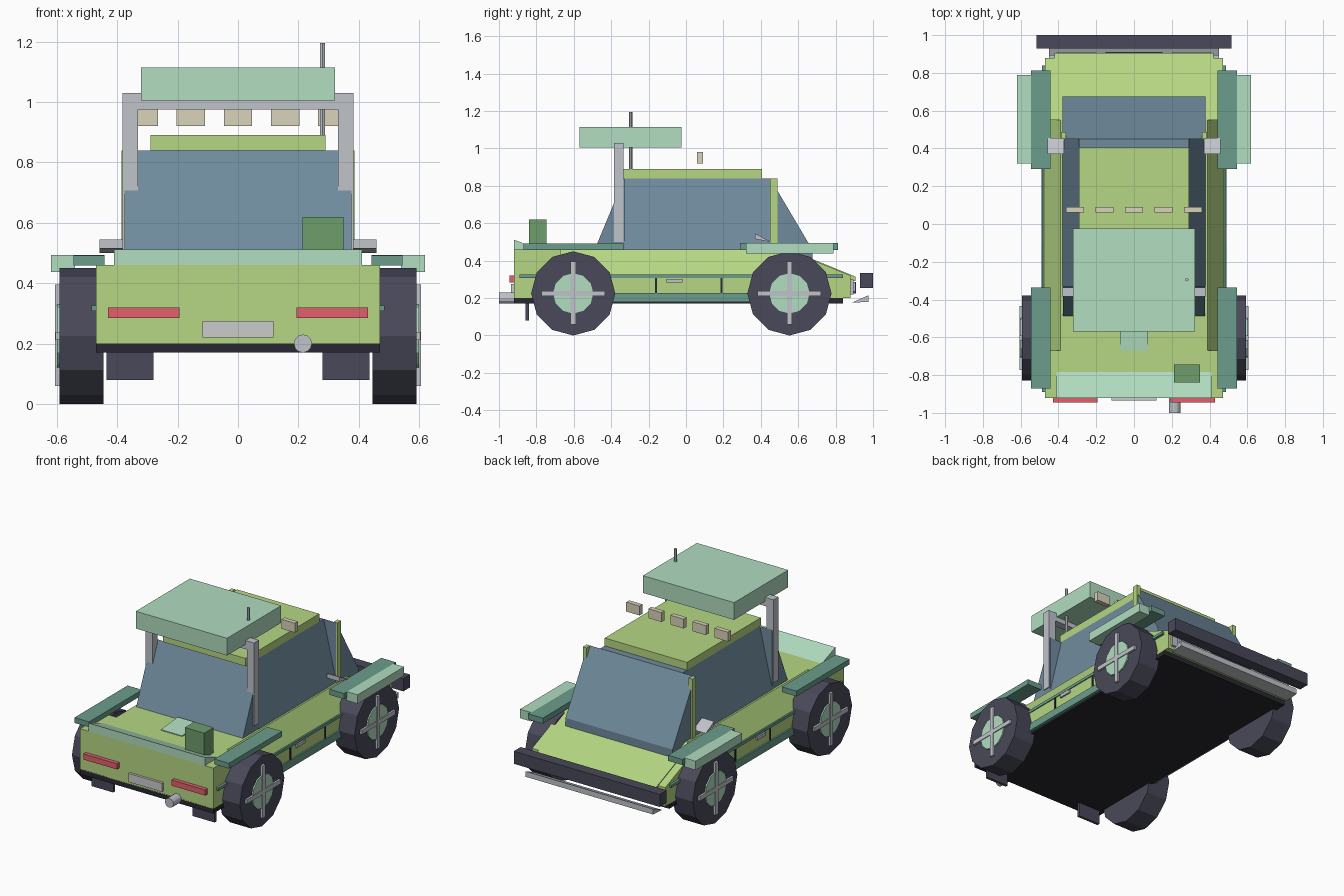
import bpy, bmesh, math
from mathutils import Matrix, Vector

if "Cube" in bpy.data.objects:
    bpy.data.objects.remove(bpy.data.objects["Cube"])

PALETTE = {"lime": "B4D682", "mint": "AFDCBE", "teal": "6B9C8C", "glass": "6F8A9C",
           "dark": "4A4A5A", "black": "2C2C34", "red": "E0606C", "cream": "D8D2BA",
           "green": "6E9C6C", "grey": "BEC2C8", "plate": "D2D2CE"}
mats = {}


def material(key):
    if key not in mats:
        h = PALETTE[key]
        rgb = [(int(h[i:i + 2], 16) / 255) ** 2.2 for i in (0, 2, 4)]
        mats[key] = bpy.data.materials.new(key)
        mats[key].diffuse_color = (*rgb, 1)
    return mats[key]


def finish(name, bm, color):
    bmesh.ops.recalc_face_normals(bm, faces=bm.faces)
    me = bpy.data.meshes.new(name)
    bm.to_mesh(me)
    bm.free()
    ob = bpy.data.objects.new(name, me)
    bpy.context.collection.objects.link(ob)
    me.materials.append(material(color))
    return ob


def box(name, x, y, z, color):
    bm = bmesh.new()
    bmesh.ops.create_cube(bm, size=1)
    for v in bm.verts:
        v.co = Vector([(a[0] + a[1]) / 2 + c * (a[1] - a[0]) for a, c in zip((x, y, z), v.co)])
    return finish(name, bm, color)


def prism(name, pts, span, color, axis="x"):
    """Extrude a profile: (y, z) points along x, or (x, z) points along y."""
    bm = bmesh.new()
    place = (lambda p, s: (s, p[0], p[1])) if axis == "x" else (lambda p, s: (p[0], s, p[1]))
    a, b = [[bm.verts.new(place(p, s)) for p in pts] for s in span]
    bm.faces.new(a)
    bm.faces.new(b[::-1])
    n = len(pts)
    for i in range(n):
        bm.faces.new((a[i], a[(i + 1) % n], b[(i + 1) % n], b[i]))
    return finish(name, bm, color)


def cylinder(name, center, r, depth, sides, axis, color):
    bm = bmesh.new()
    bmesh.ops.create_cone(bm, cap_ends=True, segments=sides, radius1=r, radius2=r, depth=depth)
    rot = {"x": Matrix.Rotation(math.pi / 2, 4, "Y"), "y": Matrix.Rotation(math.pi / 2, 4, "X"),
           "z": Matrix.Identity(4)}[axis]
    bmesh.ops.transform(bm, matrix=Matrix.Translation(center) @ rot, verts=bm.verts)
    return finish(name, bm, color)


def pair(s, a, b):
    return tuple(sorted((s * a, s * b)))


# Body: boxy tail, slanted-side middle, sloping nose
box("body_tail", (-.47, .47), (-.92, -.67), (.2, .46), "lime")
prism("body_middle", [(-.48, .2), (.48, .2), (.48, .32), (.39, .46), (-.39, .46), (-.48, .32)],
      (-.67, .55), "lime", "y")
prism("body_nose", [(.55, .2), (.88, .2), (.88, .32), (.55, .455)], (-.47, .47), "lime")
prism("hood", [(.55, .43), (.905, .29), (.905, .315), (.55, .46)], (-.42, .42), "lime")
box("chassis", (-.47, .47), (-.92, .84), (.17, .205), "black")

# Cab: tapered centre with full-width window wedges
prism("cab", [(-.38, .455), (.38, .455), (.29, .84), (-.29, .84)], (-.33, .45), "glass", "y")
prism("windshield", [(.45, .40), (.675, .40), (.675, .46), (.45, .84)], (-.378, .378), "glass")
prism("rear_window", [(-.33, .455), (-.49, .455), (-.33, .84)], (-.376, .376), "glass")
box("roof", (-.29, .29), (-.34, .405), (.84, .89), "lime")

# Rear deck details
prism("deck_lip", [(-.92, .455), (-.77, .455), (-.92, .512)], (-.41, .41), "mint")
prism("deck_scoop", [(-.67, .455), (-.5, .455), (-.5, .48), (-.67, .465)], (-.075, .075), "mint")
box("fuel_can", (.213, .35), (-.84, -.745), (.455, .62), "green")
box("rear_plate", (-.118, .118), (-.935, -.92), (.22, .275), "plate")
cylinder("exhaust", (.215, -.955, .2), .03, .09, 12, "y", "grey")

# Nose details
box("front_bumper", (-.515, .515), (.93, 1.0), (.255, .335), "dark")
prism("splitter", [(.885, .175), (.975, .18), (.975, .215)], (-.45, .45), "grey")
box("grille", (-.15, .15), (.88, .91), (.225, .285), "dark")
box("bumper_bar", (-.45, .45), (.87, .895), (.22, .30), "grey")

# Roof wing, lights and aerial
box("wing", (-.322, .322), (-.57, -.025), (1.005, 1.115), "mint")
box("wing_crossbar", (-.382, .382), (-.385, -.335), (.975, 1.03), "grey")
cylinder("aerial", (.28, -.295, 1.04), .009, .31, 6, "z", "grey")
for i in range(5):
    cx = (i - 2) * .156
    box("roof_light", (cx - .047, cx + .047), (.06, .09), (.92, .98), "cream")

# Mirrored parts
for s in (-1, 1):
    box("wing_post", pair(s, .332, .382), (-.385, -.335), (.5, 1.03), "grey")
    box("front_pillar", pair(s, .36, .386), (.45, .488), (.42, .84), "lime")
    prism("mirror", [(.37, .545), (.455, .50), (.37, .515)], pair(s, .37, .458), "grey")
    box("tail_light", pair(s, .193, .43), (-.945, -.92), (.284, .32), "red")
    box("headlight", pair(s, .2, .41), (.88, .907), (.235, .285), "grey")
    box("mud_flap", pair(s, .28, .435), (-.857, -.84), (.08, .175), "dark")
    box("sill", pair(s, .45, .49), (-.39, .34), (.18, .228), "teal")
    box("side_trim", pair(s, .46, .486), (-.89, .84), (.308, .326), "teal")
    box("door_handle", pair(s, .47, .49), (-.105, -.02), (.283, .303), "grey")
    for y in (-.16, .19):
        box("door_gap", pair(s, .47, .484), (y - .006, y + .006), (.225, .308), "black")
    box("rear_fender", pair(s, .442, .545), (-.87, -.335), (.458, .492), "teal")
    box("front_fender", pair(s, .442, .545), (.29, .812), (.458, .494), "teal")
    box("fender_flare", pair(s, .54, .62), (.32, .788), (.437, .494), "mint")
    # Wheels with hub disc and cross spokes
    for y in (-.603, .553):
        cylinder("wheel", (s * .519, y, .225), .225, .146, 12, "x", "dark")
        cylinder("hub", (s * .575, y, .225), .108, .05, 12, "x", "mint")
        box("spoke_upright", pair(s, .59, .606), (y - .014, y + .014), (.06, .395), "grey")
        box("spoke_level", pair(s, .59, .605), (y - .17, y + .17), (.211, .239), "grey")

for m in bpy.data.materials:
    if m.users and not m.is_grease_pencil:
        m.use_nodes = True
        m.node_tree.nodes["Principled BSDF"].inputs["Base Color"].default_value = m.diffuse_color
